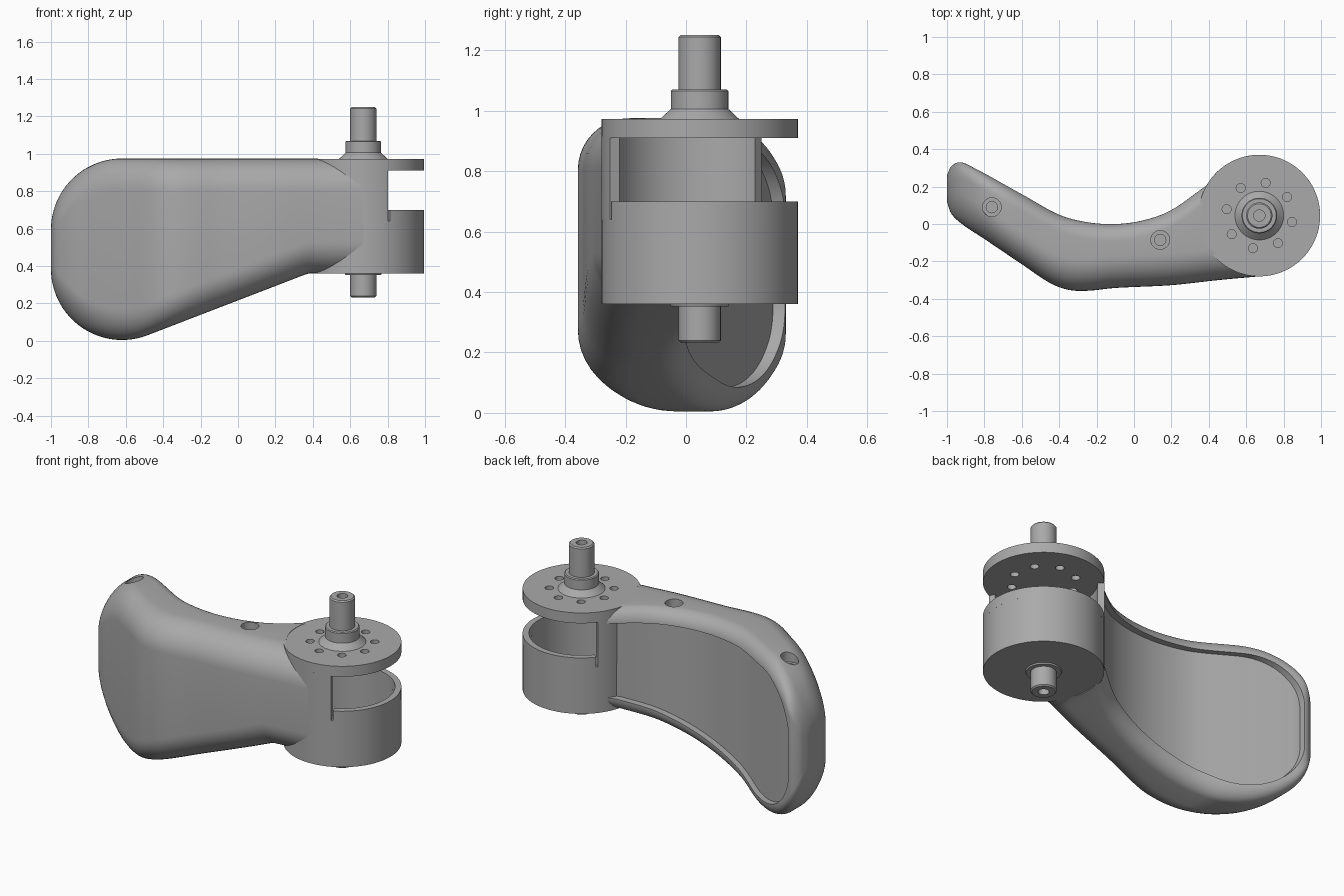
import bpy, bmesh, math

cube = bpy.data.objects.get("Cube")
if cube:
    bpy.data.objects.remove(cube)

GREY = (0.4, 0.4, 0.4, 1)
mat = bpy.data.materials.new("plain_grey")
mat.use_nodes = True
mat.diffuse_color = GREY
mat.node_tree.nodes["Principled BSDF"].inputs["Base Color"].default_value = GREY

HUB = (0.67, 0.045)
HUB_R = 0.325


def finish(name, bm):
    bmesh.ops.remove_doubles(bm, verts=bm.verts, dist=1e-5)
    bmesh.ops.recalc_face_normals(bm, faces=bm.faces)
    me = bpy.data.meshes.new(name)
    bm.to_mesh(me)
    bm.free()
    me.materials.append(mat)
    ob = bpy.data.objects.new(name, me)
    bpy.context.collection.objects.link(ob)
    return ob


def loft(name, rings, closed=False):
    """Skin equal-length rings, capping the ends unless the loft is closed."""
    bm = bmesh.new()
    vs = [[bm.verts.new(p) for p in ring] for ring in rings]
    n = len(vs[0])
    for a, b in zip(vs, vs[1:] + vs[:1] if closed else vs[1:]):
        for i in range(n):
            j = (i + 1) % n
            bm.faces.new((a[i], a[j], b[j], b[i]))
    if not closed:
        bm.faces.new(vs[0])
        bm.faces.new(vs[-1])
    return finish(name, bm)


def lathe(name, profile, start=0, end=360, centre=HUB, steps=96):
    """Turn a closed (radius, z) profile about a vertical axis."""
    full = end - start == 360
    rings = []
    for k in range(steps if full else steps + 1):
        a = math.radians(start + (end - start) * k / steps)
        rings.append([(centre[0] + r * math.cos(a), centre[1] + r * math.sin(a), z)
                      for r, z in profile])
    return loft(name, rings, full)


def tube(r0, r1, z0, z1):
    return [(r0, z0), (r1, z0), (r1, z1), (r0, z1)]


def cut(ob, cutter):
    cutter.hide_render = True
    mod = ob.modifiers.new("cut", "BOOLEAN")
    mod.object = cutter
    mod.solver = "EXACT"
    bpy.context.view_layer.objects.active = ob
    bpy.ops.object.modifier_apply(modifier=mod.name)
    bpy.data.objects.remove(cutter)


def curve(points):
    """Smooth interpolation through (x, y) points."""
    def slope(i):
        a, b = points[max(i - 1, 0)], points[min(i + 1, len(points) - 1)]
        return (b[1] - a[1]) / (b[0] - a[0])

    def f(x):
        i = 0
        while i < len(points) - 2 and x > points[i + 1][0]:
            i += 1
        (x0, y0), (x1, y1) = points[i], points[i + 1]
        h = x1 - x0
        t = min(max((x - x0) / h, 0), 1)
        return (y0 * (1 + 2 * t) * (1 - t) ** 2 + slope(i) * h * t * (1 - t) ** 2
                + y1 * t * t * (3 - 2 * t) + slope(i + 1) * h * t * t * (t - 1))
    return f


# Plan outline of the blade
back = curve([(-1, .26), (-.98, .305), (-.93, .33), (-.85, .297), (-.6, .16), (-.4, .05),
              (-.25, .01), (-.1, 0), (.05, .02), (.2, .075), (.4, .215), (.5, .275), (.67, .3)])
front = curve([(-1, .12), (-.98, .06), (-.92, 0), (-.8, -.08), (-.6, -.215), (-.45, -.315),
               (-.35, -.352), (-.25, -.357), (-.1, -.342), (.2, -.327), (.45, -.3), (.67, -.28)])

# Side outline: round tip, flat top, bottom rising to the hub
TIP_X, TIP_R, RISE = -0.62, 0.38, 0.385


def top(x, inset=0):
    r, d = TIP_R - inset, min(x - TIP_X, 0)
    return 0.595 + math.sqrt(max(r * r - d * d, 0))


def bottom(x, inset=0):
    r, d = TIP_R - inset, x - TIP_X
    k = math.hypot(1, RISE)
    if d < r * RISE / k:
        return 0.385 - math.sqrt(max(r * r - d * d, 0))
    return min(0.385 - r * k + RISE * d, 0.362 + inset)


def section(x):
    """Rounded section with a broad front edge and a tighter back edge."""
    y0, y1, z0, z1 = front(x), back(x), bottom(x), top(x)
    rf, rb = min(.17, .5 * (y1 - y0)), min(.09, .4 * (y1 - y0))
    ring = []
    for y, z, r, a0 in ((y1 - rb, z1 - rb, rb, 0), (y0 + rf, z1 - rf, rf, 90),
                        (y0 + rf, z0 + rf, rf, 180), (y1 - rb, z0 + rb, rb, 270)):
        for k in range(11):
            a = math.radians(a0 + 9 * k)
            ring.append((x, y + r * math.cos(a), z + r * math.sin(a)))
    return ring


N = 90
blade = loft("blade", [section(-1 + 1.67 * (k / N) ** 1.6) for k in range(N + 1)])

# Shallow panel recess following the back of the blade
INSET, DEPTH = 0.08, 0.04
x_start = TIP_X - TIP_R + INSET + 0.002
rings = []
for k in range(61):
    x = x_start + (0.45 - x_start) * (k / 60) ** 1.6
    y, z0, z1 = back(x) - DEPTH, bottom(x, INSET), top(x, INSET)
    rings.append([(x, y, z0), (x, y + .4, z0), (x, y + .4, z1), (x, y, z1)])
cut(blade, loft("recess_cutter", rings))

# Room for the hub, and stepped screw holes in the top edge
cut(blade, lathe("hub_cutter", tube(0, .31, .2, 1.2)))
for spot in ((-.76, .09), (.14, -.085)):
    cut(blade, lathe("hole_cutter", [(0, .8), (.03, .8), (.03, .9), (.05, .9), (.05, 1.1), (0, 1.1)],
                     centre=spot, steps=32))

# Hub: hollow cup, separate rim, side wall and top flange
INNER = 0.29
lathe("cup", [(0, .36), (HUB_R, .36), (HUB_R, .64), (INNER, .64), (INNER, .39), (0, .39)])
lathe("cup_rim", tube(INNER, HUB_R, .64, .7), -64, 139)
lathe("hub_wall", tube(INNER, HUB_R, .64, .915), 141, 294)
flange = lathe("flange", tube(0, HUB_R, .91, .973))
for k in range(8):
    a = math.radians(34 + 45 * k)
    spot = (HUB[0] + .178 * math.cos(a), HUB[1] + .178 * math.sin(a))
    cut(flange, lathe("bolt_cutter", tube(0, .024, .8, 1.1), centre=spot, steps=24))

# Shafts with centre holes, upper cone and collar, lower boss
lathe("upper_shaft", [(0, .95), (.13, .95), (.13, .973), (.095, 1.006), (.095, 1.065), (.09, 1.07),
                      (.07, 1.07), (.07, 1.243), (.063, 1.25), (.03, 1.25), (.03, 1.17), (0, 1.17)])
lathe("lower_shaft", [(0, .3), (.03, .3), (.03, .233), (.063, .233), (.07, .24), (.07, .352),
                      (.095, .352), (.1, .365), (0, .365)])

# Smooth shading with crisp edges
for ob in bpy.context.scene.objects:
    if ob.type == "MESH" and mat.name in ob.data.materials:
        bpy.ops.object.select_all(action="DESELECT")
        ob.select_set(True)
        bpy.context.view_layer.objects.active = ob
        bpy.ops.object.shade_smooth_by_angle(angle=math.radians(30))
